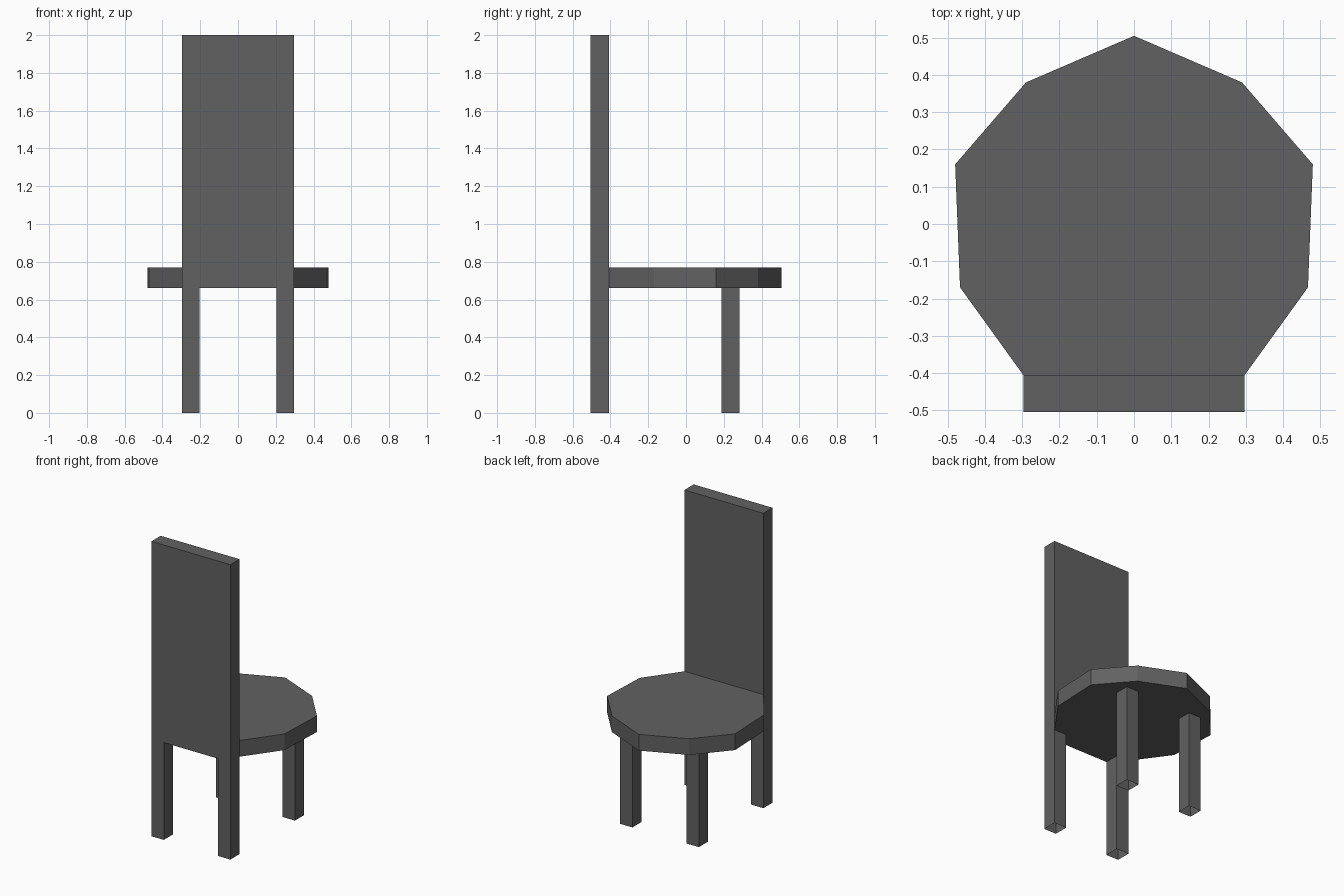
import bpy, bmesh
from mathutils import Vector

if "Cube" in bpy.data.objects:
    bpy.data.objects.remove(bpy.data.objects["Cube"])

mat = bpy.data.materials.new("dark grey")
mat.diffuse_color = (0.12, 0.12, 0.12, 1)
mat.use_nodes = True
mat.node_tree.nodes["Principled BSDF"].inputs["Base Color"].default_value = mat.diffuse_color


def extrude_profile(name, points, offset, open_bottom=False):
    """Extrude a closed outline; optionally leave the feet open at the floor."""
    bm = bmesh.new()
    face = bm.faces.new([bm.verts.new(p) for p in points])
    result = bmesh.ops.extrude_face_region(bm, geom=[face], use_keep_orig=True)
    verts = [g for g in result["geom"] if isinstance(g, bmesh.types.BMVert)]
    bmesh.ops.translate(bm, verts=verts, vec=Vector(offset))
    bmesh.ops.recalc_face_normals(bm, faces=bm.faces)
    if open_bottom:
        floor = [f for f in bm.faces if all(v.co.z < 0.001 for v in f.verts)]
        bmesh.ops.delete(bm, geom=floor, context="FACES")
    mesh = bpy.data.meshes.new(name)
    bm.to_mesh(mesh)
    bm.free()
    mesh.materials.append(mat)
    obj = bpy.data.objects.new(name, mesh)
    bpy.context.collection.objects.link(obj)
    return obj


SEAT_LOW, SEAT_HIGH = 0.66, 0.77
OUT, INN = 0.296, 0.203

# Seat: faceted disc cut flat where it meets the backrest
half = [(0.296, -0.407), (0.467, -0.17), (0.48, 0.16), (0.29, 0.38)]
outline = half + [(0, 0.505)] + [(-x, y) for x, y in reversed(half)]
extrude_profile("seat", [(x, y, SEAT_LOW) for x, y in outline],
                (0, 0, SEAT_HIGH - SEAT_LOW))

# Backrest and rear legs: one tall slab with a notch between the legs
half = [(INN, SEAT_LOW), (INN, 0), (OUT, 0), (OUT, 2)]
outline = half + [(-x, z) for x, z in reversed(half)]
extrude_profile("backrest_with_rear_legs", [(x, -0.505, z) for x, z in outline],
                (0, 0.098, 0), open_bottom=True)

# Front legs: square tubes, open at the floor
for side, label in ((-1, "left"), (1, "right")):
    square = [(INN, 0.187), (OUT, 0.187), (OUT, 0.284), (INN, 0.284)]
    extrude_profile("front_leg_" + label, [(side * x, y, 0) for x, y in square],
                    (0, 0, SEAT_LOW), open_bottom=True)
